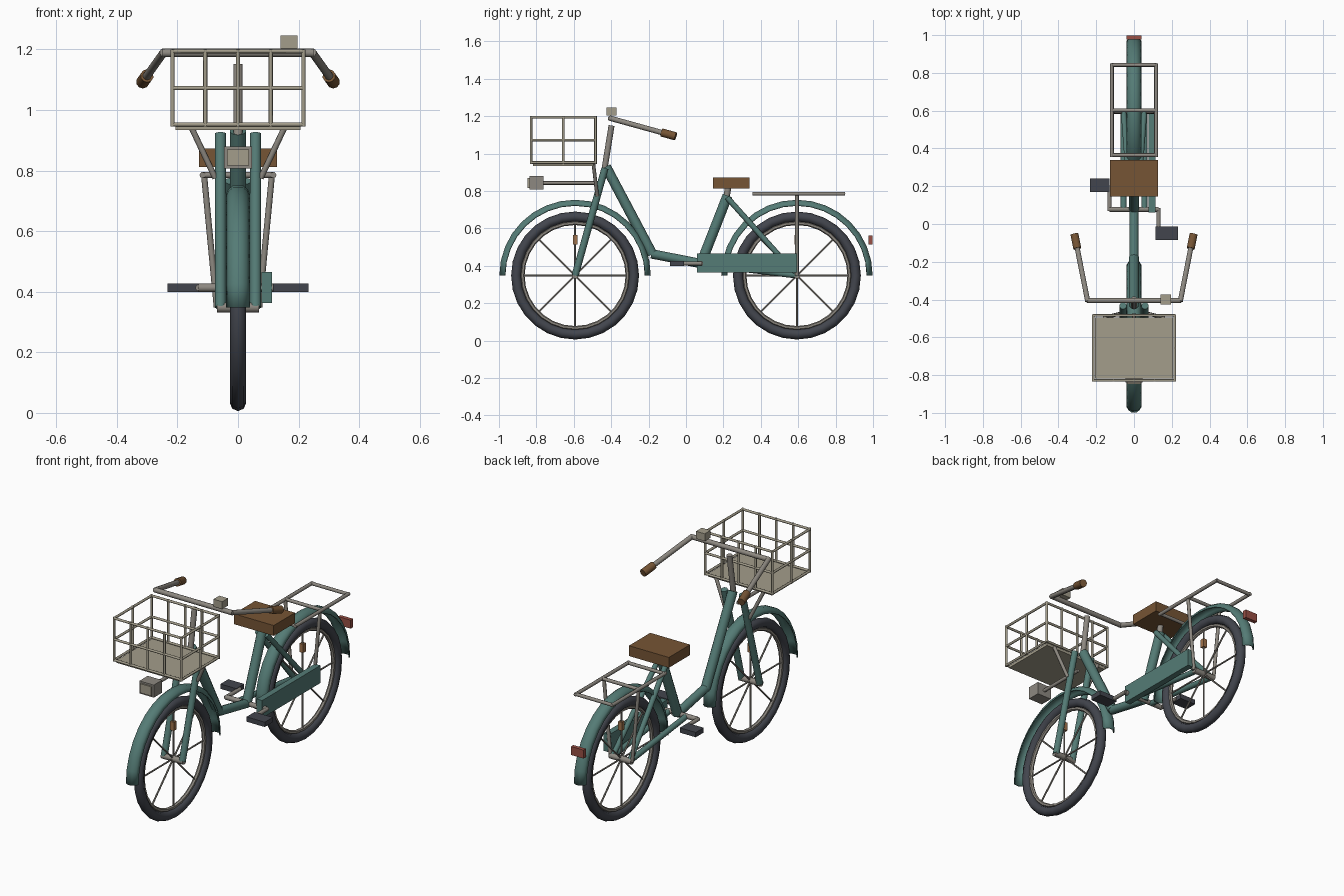
import bpy, bmesh
from math import sin, cos, pi, radians
from mathutils import Vector, Matrix

if "Cube" in bpy.data.objects:
    bpy.data.objects.remove(bpy.data.objects["Cube"])


def material(name, rgb):
    m = bpy.data.materials.new(name)
    m.diffuse_color = (*rgb, 1)
    m.use_nodes = True
    m.node_tree.nodes["Principled BSDF"].inputs["Base Color"].default_value = m.diffuse_color
    return m


TEAL = material("teal_paint", (0.09, 0.20, 0.18))
RUBBER = material("dark_rubber", (0.055, 0.06, 0.075))
METAL = material("grey_metal", (0.27, 0.25, 0.22))
WIRE = material("cream_wire", (0.37, 0.34, 0.26))
LEATHER = material("brown_leather", (0.18, 0.09, 0.035))
AMBER = material("amber", (0.35, 0.17, 0.07))
RED = material("red_lamp", (0.32, 0.08, 0.06))


def finish(name, bm, mat):
    me = bpy.data.meshes.new(name)
    bmesh.ops.recalc_face_normals(bm, faces=bm.faces)
    bm.to_mesh(me)
    bm.free()
    me.shade_smooth()
    me.set_sharp_from_angle(angle=radians(50))
    me.materials.append(mat)
    ob = bpy.data.objects.new(name, me)
    bpy.context.collection.objects.link(ob)
    return ob


def add_tube(bm, a, b, r, sides=10):
    a, b = Vector(a), Vector(b)
    rot = (b - a).to_track_quat('Z', 'Y').to_matrix().to_4x4()
    bmesh.ops.create_cone(bm, cap_ends=True, segments=sides, radius1=r, radius2=r,
                          depth=(b - a).length,
                          matrix=Matrix.Translation((a + b) / 2) @ rot)


def tubes(name, segments, r, mat, sides=10):
    bm = bmesh.new()
    for a, b in segments:
        add_tube(bm, a, b, r, sides)
    return finish(name, bm, mat)


def box(name, lo, hi, mat):
    lo, hi = Vector(lo), Vector(hi)
    bm = bmesh.new()
    bmesh.ops.create_cube(bm, size=1, matrix=Matrix.Translation((lo + hi) / 2)
                          @ Matrix.Diagonal((*(hi - lo), 1)))
    return finish(name, bm, mat)


def sweep(name, profile, centre, a0, a1, steps, mat, closed):
    """Sweep (x, radius) profile around the x axis through centre (y, z)."""
    bm = bmesh.new()
    full = a1 - a0 > 2 * pi - 0.01
    rings = []
    for i in range(steps if full else steps + 1):
        t = a0 + (a1 - a0) * i / steps
        rings.append([bm.verts.new((x, centre[0] + r * cos(t), centre[1] + r * sin(t)))
                      for x, r in profile])
    n = len(profile)
    for i in range(steps):
        p, q = rings[i], rings[(i + 1) % len(rings)]
        for j in range(n if closed else n - 1):
            k = (j + 1) % n
            bm.faces.new((p[j], p[k], q[k], q[j]))
    return finish(name, bm, mat)


def circle(r, R, n):
    return [(r * sin(2 * pi * i / n), R + r * cos(2 * pi * i / n)) for i in range(n)]


# Wheels and mudguards
HZ = 0.348
for end, y in (("front", -0.593), ("rear", 0.593)):
    sweep(end + "_tyre", circle(0.027, 0.315, 8), (y, HZ), 0, 2 * pi, 28, RUBBER, True)
    sweep(end + "_rim", circle(0.011, 0.281, 6), (y, HZ), 0, 2 * pi, 28, METAL, True)
    tubes(end + "_spokes", [((0, y, HZ), (0, y + 0.285 * cos(k * pi / 4), HZ + 0.285 * sin(k * pi / 4)))
                            for k in range(8)], 0.005, METAL, 6)
    tubes(end + "_hub", [((-0.07, y, HZ), (0.07, y, HZ))], 0.017, METAL)
    guard = sweep(end + "_mudguard", [(-0.037, 0.374), (-0.028, 0.39), (-0.013, 0.402),
                                      (0.013, 0.402), (0.028, 0.39), (0.037, 0.374)],
                  (y, HZ), 0, pi, 16, TEAL, False)
    s = guard.modifiers.new("thickness", 'SOLIDIFY')
    s.thickness = 0.006
    s.offset = 0
    box(end + "_reflector", (-0.012, y - 0.012, 0.515), (0.012, y + 0.012, 0.565), AMBER)
box("tail_light", (-0.04, 0.976, 0.513), (0.04, 0.998, 0.562), RED)

# Frame
tubes("fork", [((x, -0.593, HZ), (x, -0.433, 0.922)) for x in (-0.058, 0.058)], 0.019, TEAL)
tubes("down_tube", [((0, -0.428, 0.93), (0, -0.18, 0.462))], 0.027, TEAL)
tubes("lower_tube", [((0, -0.185, 0.464), (0, 0.08, 0.412))], 0.025, TEAL)
tubes("seat_tube", [((0, 0.08, 0.412), (0, 0.222, 0.775))], 0.027, TEAL)
tubes("seat_stays", [((x * 0.5, 0.22, 0.765), (x, 0.593, HZ)) for x in (-0.055, 0.055)], 0.015, TEAL)
tubes("chain_stays", [((x, 0.08, 0.41), (x, 0.593, HZ)) for x in (-0.055, 0.055)], 0.016, TEAL)
box("chain_guard", (0.078, 0.06, 0.363), (0.113, 0.594, 0.465), TEAL)

# Seat
tubes("seat_post", [((0, 0.215, 0.755), (0, 0.225, 0.82))], 0.017, METAL)
box("seat", (-0.128, 0.145, 0.812), (0.128, 0.34, 0.872), LEATHER)

# Cranks and pedals
tubes("crank_axle", [((-0.13, 0.078, 0.413), (0.13, 0.078, 0.413))], 0.014, METAL)
tubes("cranks", [((0.13, 0.085, 0.413), (0.13, -0.05, 0.413)),
                 ((-0.13, 0.07, 0.413), (-0.13, 0.205, 0.413))], 0.011, METAL)
box("right_pedal", (0.115, -0.086, 0.399), (0.232, -0.012, 0.427), RUBBER)
box("left_pedal", (-0.232, 0.17, 0.399), (-0.13, 0.242, 0.427), RUBBER)

# Steering
tubes("stem", [((0, -0.436, 0.915), (0, -0.398, 1.15))], 0.016, METAL)
bars = [((-0.25, -0.405, 1.188), (0.25, -0.405, 1.188))]
grips = []
for s in (-1, 1):
    a, b = Vector((s * 0.245, -0.41, 1.19)), Vector((s * 0.315, -0.055, 1.092))
    bars.append((a, a.lerp(b, 0.9)))
    grips.append((a.lerp(b, 0.79), b))
tubes("handlebar", bars, 0.014, METAL)
tubes("grips", grips, 0.022, LEATHER)
box("bell", (0.14, -0.425, 1.203), (0.196, -0.372, 1.246), WIRE)

# Basket
X, Y0, Y1 = 0.216, -0.828, -0.484
wires = []
for z in (0.952, 1.072, 1.194):
    c = [(-X, Y0, z), (X, Y0, z), (X, Y1, z), (-X, Y1, z)]
    wires += [(c[i], c[(i + 1) % 4]) for i in range(4)]
posts = [(x, y) for x in (-X, -X / 2, 0, X / 2, X) for y in (Y0, Y1)]
posts += [(x, (Y0 + Y1) / 2) for x in (-X, X)]
wires += [((x, y, 0.945), (x, y, 1.2)) for x, y in posts]
tubes("basket_wires", wires, 0.007, WIRE, 8)
box("basket_floor", (-0.206, -0.818, 0.934), (0.206, -0.494, 0.95), WIRE)
tubes("basket_struts", [((s * 0.155, -0.495, 0.945), (s * 0.075, -0.475, 0.775)) for s in (-1, 1)],
      0.01, METAL, 8)

# Headlight
box("headlight", (-0.046, -0.838, 0.807), (0.046, -0.762, 0.88), METAL)
box("headlight_lens", (-0.036, -0.847, 0.817), (0.036, -0.835, 0.87), WIRE)
tubes("headlight_bracket", [((0, -0.765, 0.843), (0, -0.475, 0.843))], 0.01, METAL, 8)

# Rear rack
rack = [((x, 0.355, 0.785), (x, 0.85, 0.785)) for x in (-0.117, 0.117)]
rack += [((-0.12, y, 0.785), (0.12, y, 0.785)) for y in (0.365, 0.602, 0.842)]
rack += [((s * 0.112, 0.593, 0.785), (s * 0.07, 0.593, HZ)) for s in (-1, 1)]
tubes("rear_rack", rack, 0.01, METAL, 8)
